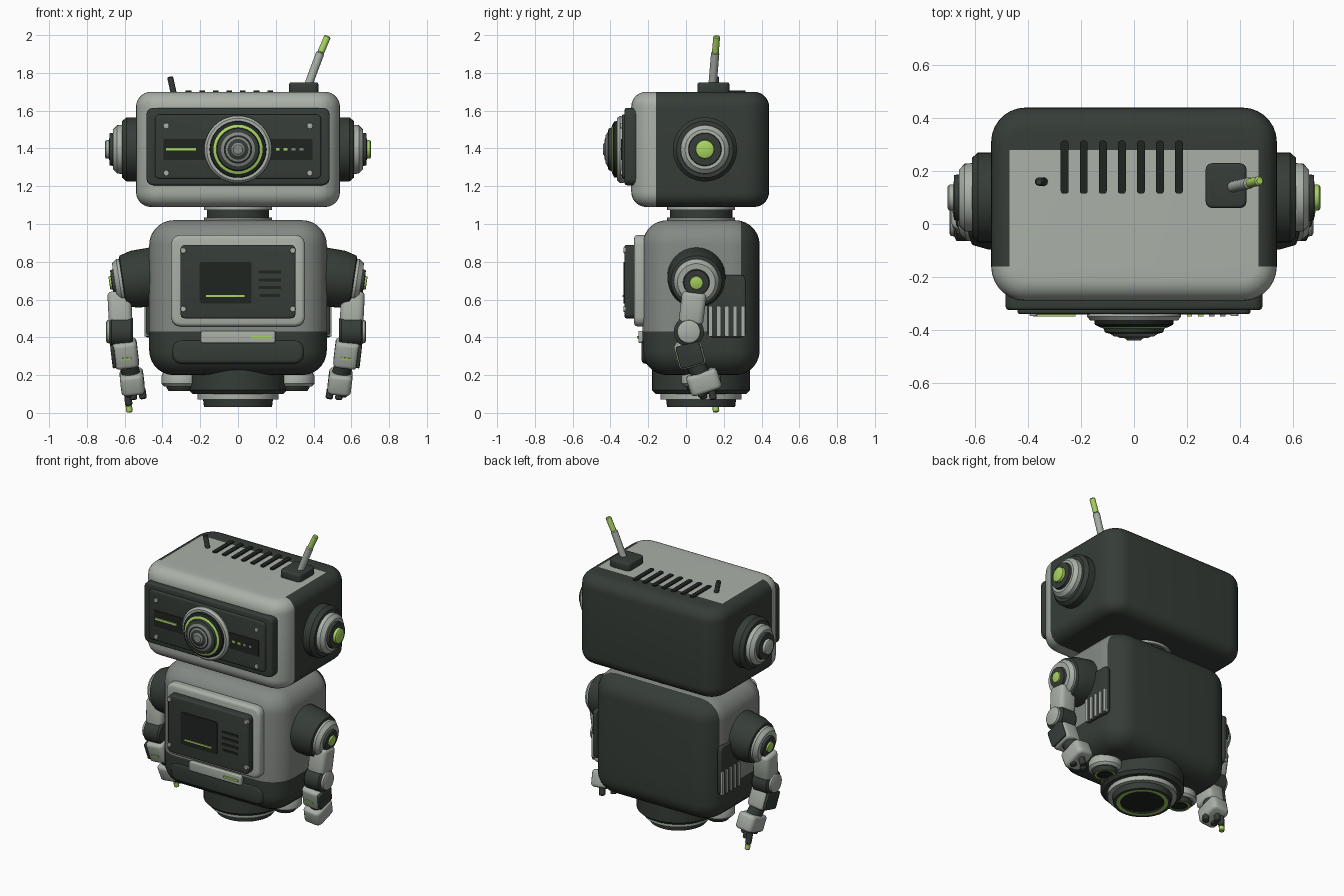
import bpy, bmesh, math
from mathutils import Vector, Matrix, Quaternion

cube = bpy.data.objects.get("Cube")
if cube:
    bpy.data.objects.remove(cube)


def material(name, *rgb):
    m = bpy.data.materials.new(name)
    m.use_nodes = True
    m.diffuse_color = (*rgb, 1)
    m.node_tree.nodes["Principled BSDF"].inputs["Base Color"].default_value = (*rgb, 1)
    return m


PALETTE = [material("light_grey", .40, .44, .39), material("mid_grey", .23, .25, .23),
           material("dark_green_grey", .036, .046, .038), material("near_black", .014, .018, .015),
           material("lime", .40, .66, .12)]
LIGHT, MID, DARK, BLACK, LIME = range(len(PALETTE))
UP = Vector((0, 0, 1))
UPRIGHT = Quaternion()
FRONT = Quaternion((1, 0, 0), math.pi / 2)
SIDE = Quaternion((0, 1, 0), math.pi / 2)


def finish(name, bm, pos, rot):
    bmesh.ops.recalc_face_normals(bm, faces=bm.faces[:])
    me = bpy.data.meshes.new(name)
    for m in PALETTE:
        me.materials.append(m)
    bm.transform(Matrix.Translation(pos) @ rot.to_matrix().to_4x4())
    bm.to_mesh(me)
    bm.free()
    me.shade_smooth()
    me.set_sharp_from_angle(angle=math.radians(35))
    ob = bpy.data.objects.new(name, me)
    bpy.context.collection.objects.link(ob)
    return ob


def box(name, pos, size, mat, corner=0, rim=0, rot=UPRIGHT, seg=3, cuts=(), rule=None):
    """Box rounded by corner around local z and by rim at its two ends."""
    bm = bmesh.new()
    bmesh.ops.create_cube(bm, size=1)
    bmesh.ops.scale(bm, vec=size, verts=bm.verts[:])
    if corner:
        edges = [e for e in bm.edges if abs(e.verts[0].co.z - e.verts[1].co.z) > 1e-5]
        bmesh.ops.bevel(bm, geom=edges, offset=corner, segments=seg, profile=.5, affect='EDGES')
    if rim:
        bm.normal_update()
        edges = [e for e in bm.edges if any(abs(f.normal.z) > .9 for f in e.link_faces)]
        bmesh.ops.bevel(bm, geom=edges, offset=rim, segments=seg, profile=.5, affect='EDGES')
    for axis, value in cuts:
        n = Vector([float(a == axis) for a in "xyz"])
        bmesh.ops.bisect_plane(bm, geom=bm.verts[:] + bm.edges[:] + bm.faces[:],
                               plane_co=n * value - Vector(pos), plane_no=n)
    bm.normal_update()
    for f in bm.faces:
        f.material_index = rule(f.calc_center_median() + Vector(pos), f.normal) if rule else mat
    return finish(name, bm, Vector(pos), rot)


def lathe(name, pos, axis, profile, sides=40):
    """Turned part: (radius, height, colour of the band ending there)."""
    bm = bmesh.new()
    rings = []
    for r, h, _ in profile:
        rings.append([bm.verts.new((r * math.cos(a), r * math.sin(a), h))
                      for a in (math.tau * i / sides for i in range(sides))])
    for a, b, (_, _, mat) in zip(rings, rings[1:], profile[1:]):
        for i in range(sides):
            j = (i + 1) % sides
            bm.faces.new((a[i], a[j], b[j], b[i])).material_index = mat
    for ring, point in ((rings[0], profile[0]), (rings[-1], profile[-1])):
        bm.faces.new(ring).material_index = point[2]
    return finish(name, bm, Vector(pos), UP.rotation_difference(Vector(axis).normalized()))


def rod(name, a, b, r, mat, sides=16):
    d = Vector(b) - Vector(a)
    n = d.length
    e = r * .3
    return lathe(name, a, d, [(r - e, 0, mat), (r, e, mat), (r, n - e, mat), (r - e, n, mat)], sides)


def front_plate(name, x, y, z, w, h, depth, mat, corner=0, rim=0):
    return box(name, (x, y, z), (w, h, depth), mat, corner, rim, FRONT)


# Head shell: pale face and top, dark back and sides
def head_colour(c, n):
    on_top = n.z > .3 and abs(c.x) < .47 and c.y < .28
    return LIGHT if c.y < -.16 or on_top else DARK


box("head", (0, .075, 1.395), (1.08, .73, .61), LIGHT, .13, .08, seg=7,
    cuts=[("y", -.16), ("y", .28), ("x", .47), ("x", -.47)], rule=head_colour)
front_plate("face_frame", 0, -.29, 1.41, .97, .41, .07, DARK, .035, .012)
front_plate("face_panel", 0, -.325, 1.41, .88, .34, .03, DARK, .025, .008)
front_plate("face_slot", 0, -.339, 1.395, .79, .11, .008, BLACK)
front_plate("face_light_bar", -.302, -.345, 1.395, .16, .014, .008, LIME)
for i in range(4):
    front_plate("face_indicator", .21 + .042 * i, -.345, 1.395, .02, .014, .008, MID if i > 1 else LIME)
for x in (-.38, .38):
    for z in (1.27, 1.52):
        lathe("face_screw", (x, -.335, z), (0, -1, 0), [(.016, 0, LIGHT), (.014, .012, LIGHT)], 12)

# Eye lens with concentric rings
lathe("eye_lens", (0, -.31, 1.395), (0, -1, 0),
      [(.175, 0, LIGHT), (.178, .04, LIGHT), (.165, .055, LIGHT), (.15, .055, LIGHT),
       (.148, .07, BLACK), (.13, .08, BLACK), (.115, .085, LIME), (.11, .1, DARK), (.09, .105, DARK),
       (.075, .115, MID), (.065, .115, BLACK), (.055, .12, MID), (.035, .122, DARK), (.025, .13, MID)], 56)

# Ear discs, lit on one side only
for s in (-1, 1):
    cap = LIME if s > 0 else LIGHT
    lathe("ear", (s * .52, .1, 1.395), (s, 0, 0),
          [(.17, 0, DARK), (.17, .07, DARK), (.15, .093, DARK), (.13, .093, DARK),
           (.128, .12, LIGHT), (.105, .142, LIGHT), (.088, .142, LIGHT), (.085, .16, DARK),
           (.05, .162, DARK), (.048, .18, cap), (.04, .185, cap)])

# Head top: vents, peg and aerial
for i in range(7):
    box("top_vent", (-.262 + .072 * i, .215, 1.702), (.03, .2, .012), BLACK, .01)
rod("top_peg", (-.34, .16, 1.69), (-.36, .16, 1.78), .016, DARK)
box("aerial_base", (.348, .145, 1.72), (.155, .17, .06), DARK, .025, .012)
rod("aerial_rod", (.37, .14, 1.73), (.437, .155, 1.91), .022, LIGHT)
rod("aerial_tip", (.437, .155, 1.905), (.475, .163, 1.995), .018, LIME)

# Neck
lathe("neck", (0, .08, 1), UP, [(.18, 0, MID), (.18, .035, MID), (.165, .035, DARK),
                                (.165, .075, DARK), (.18, .075, LIGHT), (.18, .1, LIGHT)])


# Torso: grey upper front, dark hips and back
def torso_colour(c, n):
    return DARK if c.z < .43 or c.y > .29 else MID


box("torso", (0, .08, .61), (.94, .62, .82), MID, .16, .13, seg=7,
    cuts=[("z", .43), ("y", .29)], rule=torso_colour)
front_plate("hip_plate", 0, -.21, .325, .7, .13, .05, DARK, .05, .02)
front_plate("hip_bar", 0, -.232, .402, .395, .065, .04, LIGHT, .012, .006)
front_plate("hip_light", .125, -.255, .4, .11, .014, .009, LIME)
front_plate("chest_frame", 0, -.24, .7, .71, .485, .07, LIGHT, .05, .02)
front_plate("chest_panel", 0, -.295, .695, .61, .39, .06, DARK, .025, .01)
front_plate("chest_screen", -.065, -.326, .69, .275, .22, .008, BLACK, .012)
front_plate("screen_light", -.067, -.331, .618, .205, .01, .008, LIME)
for i in range(4):
    front_plate("chest_slot", .168, -.326, .622 + .041 * i, .12 - .012 * (i == 0), .015, .008, BLACK)
for x in (-.29, .29):
    for z in (.55, .86):
        lathe("chest_screw", (x, -.32, z), (0, -1, 0), [(.017, 0, LIGHT), (.014, .012, LIGHT)], 12)

# Base turntable with glowing underside
lathe("base", (0, .08, .03), UP,
      [(.13, .012, BLACK), (.135, 0, BLACK), (.16, 0, LIME), (.18, 0, DARK), (.185, .04, DARK),
       (.215, .04, LIGHT), (.215, .07, LIGHT), (.24, .07, DARK), (.26, .09, DARK), (.26, .2, DARK),
       (.22, .24, DARK)], 48)

for s in (-1, 1):
    # Thruster pods under the hips
    lathe("thruster_pod", (s * .3, .08, .115), UP,
          [(.05, .01, BLACK), (.052, 0, BLACK), (.066, 0, LIME), (.075, .012, DARK), (.08, .025, DARK),
           (.09, .025, LIGHT), (.105, .04, LIGHT), (.105, .08, LIGHT), (.08, .13, LIGHT)], 28)

    # Side vents
    box("side_vent", (s * .472, .215, .565), (.33, .2, .03), DARK, .025, .006, SIDE)
    for i in range(5):
        box("side_slat", (s * .485, .13 + .043 * i, .485), (.16, .022, .02), LIGHT, .005, 0, SIDE)

    # Shoulder, tilted slightly downwards
    lathe("shoulder", (s * .43, .055, .725), (s, 0, -.15),
          [(.155, 0, DARK), (.152, .12, DARK), (.135, .18, DARK), (.12, .185, DARK),
           (.12, .2, LIGHT), (.1, .225, LIGHT), (.07, .225, LIGHT), (.066, .24, DARK),
           (.036, .242, DARK), (.034, .252, LIME), (.03, .254, LIME)])

    # Arm: each limb is a rounded block leaning along its own direction
    out = .02 if s < 0 else 0

    def limb(name, x, y, z, lean, size, mat):
        q = UP.rotation_difference(Vector((s * lean[0], lean[1], 1)).normalized())
        p = Vector((s * (x + out), y, z))
        box(name, p, size, mat, .03, .02, q)
        return p, q

    limb("upper_arm", .605, .035, .555, (.05, .12), (.125, .13, .17), LIGHT)
    lathe("elbow", (s * (.535 + out), .015, .43), (s, 0, 0),
          [(.07, 0, DARK), (.08, .012, DARK), (.08, .115, DARK), (.062, .125, DARK),
           (.06, .138, LIGHT), (.05, .143, LIGHT)], 28)
    p, q = limb("forearm", .575, .02, .315, (.12, -.28), (.13, .145, .14), LIGHT)
    box("forearm_side", p + q @ Vector((s * .066, 0, 0)), (.12, .13, .02), DARK, .015, .005, q @ SIDE)
    box("forearm_light", p + q @ Vector((0, -.073, -.01)), (.055, .012, .009), LIME, 0, 0, q @ FRONT)
    rod("wrist", p, (s * (.54 + out), .09, .18), .05, DARK)
    p, q = limb("hand", .54, .095, .165, (.12, -.33), (.125, .17, .11), LIGHT)

    # Fingers and, on one hand, a long glowing fingertip
    for dx, dy, drop in ((-.05, -.01, .055), (.025, -.02, .045), (.0, .04, .06)):
        root = p + Vector((s * dx, dy, -.035))
        rod("finger", root, root + Vector((-s * .008, .01, -drop)), .02, DARK, 12)
    if s < 0:
        rod("long_finger", (-.585, .14, .12), (-.578, .155, .04), .02, DARK, 12)
        rod("fingertip", (-.578, .155, .042), (-.575, .16, .003), .017, LIME, 12)
